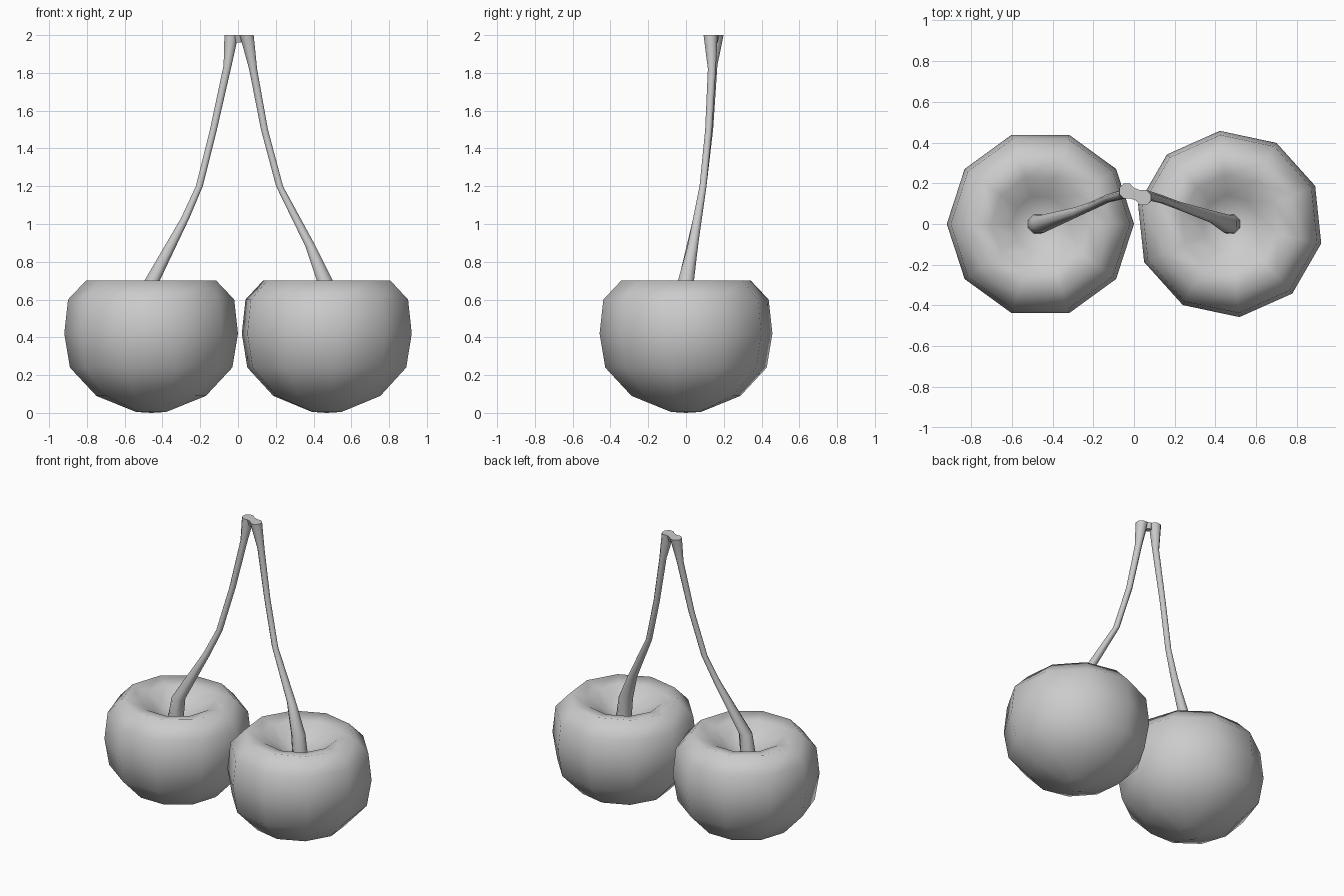
import bpy, bmesh
from math import cos, sin, radians, tau

if "Cube" in bpy.data.objects:
    bpy.data.objects.remove(bpy.data.objects["Cube"])


def loft(name, rings, sides, turn=0.0):
    """Skin horizontal rings given as (x, y, z, radius), closed at both ends."""
    bm = bmesh.new()
    loops = []
    for x, y, z, r in rings:
        if r == 0:
            loops.append([bm.verts.new((x, y, z))] * sides)
        else:
            loops.append([bm.verts.new((x + r * cos(turn + tau * i / sides),
                                        y + r * sin(turn + tau * i / sides), z))
                          for i in range(sides)])
    for a, b in zip(loops, loops[1:]):
        for i in range(sides):
            j = (i + 1) % sides
            bm.faces.new(list(dict.fromkeys((a[i], a[j], b[j], b[i]))))
    if rings[0][3]:
        bm.faces.new(loops[0][::-1])
    if rings[-1][3]:
        bm.faces.new(loops[-1])
    bmesh.ops.recalc_face_normals(bm, faces=bm.faces)
    mesh = bpy.data.meshes.new(name)
    bm.to_mesh(mesh)
    bm.free()
    obj = bpy.data.objects.new(name, mesh)
    bpy.context.collection.objects.link(obj)
    bpy.ops.object.select_all(action='DESELECT')
    obj.select_set(True)
    bpy.context.view_layer.objects.active = obj
    bpy.ops.object.shade_smooth_by_angle(angle=radians(60))
    return obj


# Fruit: ten-sided lathe with a dimple around the stem
profile = [(0, 0), (0.08, 0.005), (0.29, 0.09), (0.43, 0.24), (0.46, 0.42),
           (0.44, 0.60), (0.345, 0.70), (0.24, 0.68), (0.14, 0.61), (0, 0.53)]
for name, cx, turn in (("left_cherry", -0.46, 0), ("right_cherry", 0.47, -12)):
    loft(name, [(cx, 0, z, r) for r, z in profile], 10, radians(turn))

# Stems: tapered in the middle, flaring where they meet at the top
loft("left_stem", [(-0.475, 0, 0.56, 0.05), (-0.455, 0.0, 0.70, 0.044),
                   (-0.28, 0.06, 1.03, 0.024), (-0.205, 0.09, 1.20, 0.02),
                   (-0.13, 0.125, 1.50, 0.02), (-0.055, 0.145, 1.84, 0.023),
                   (-0.035, 0.162, 2.0, 0.04)], 8, radians(22.5))
loft("right_stem", [(0.475, 0, 0.56, 0.05), (0.46, 0.0, 0.70, 0.046),
                    (0.385, 0.035, 0.88, 0.03), (0.22, 0.09, 1.20, 0.02),
                    (0.14, 0.12, 1.50, 0.02), (0.08, 0.137, 1.82, 0.023),
                    (0.046, 0.13, 2.0, 0.04)], 8, radians(22.5))
# Bridge joining the stem tips
loft("stem_joint", [(0.005, 0.146, 1.96, 0.02), (0.005, 0.146, 2.0, 0.03)], 8)
